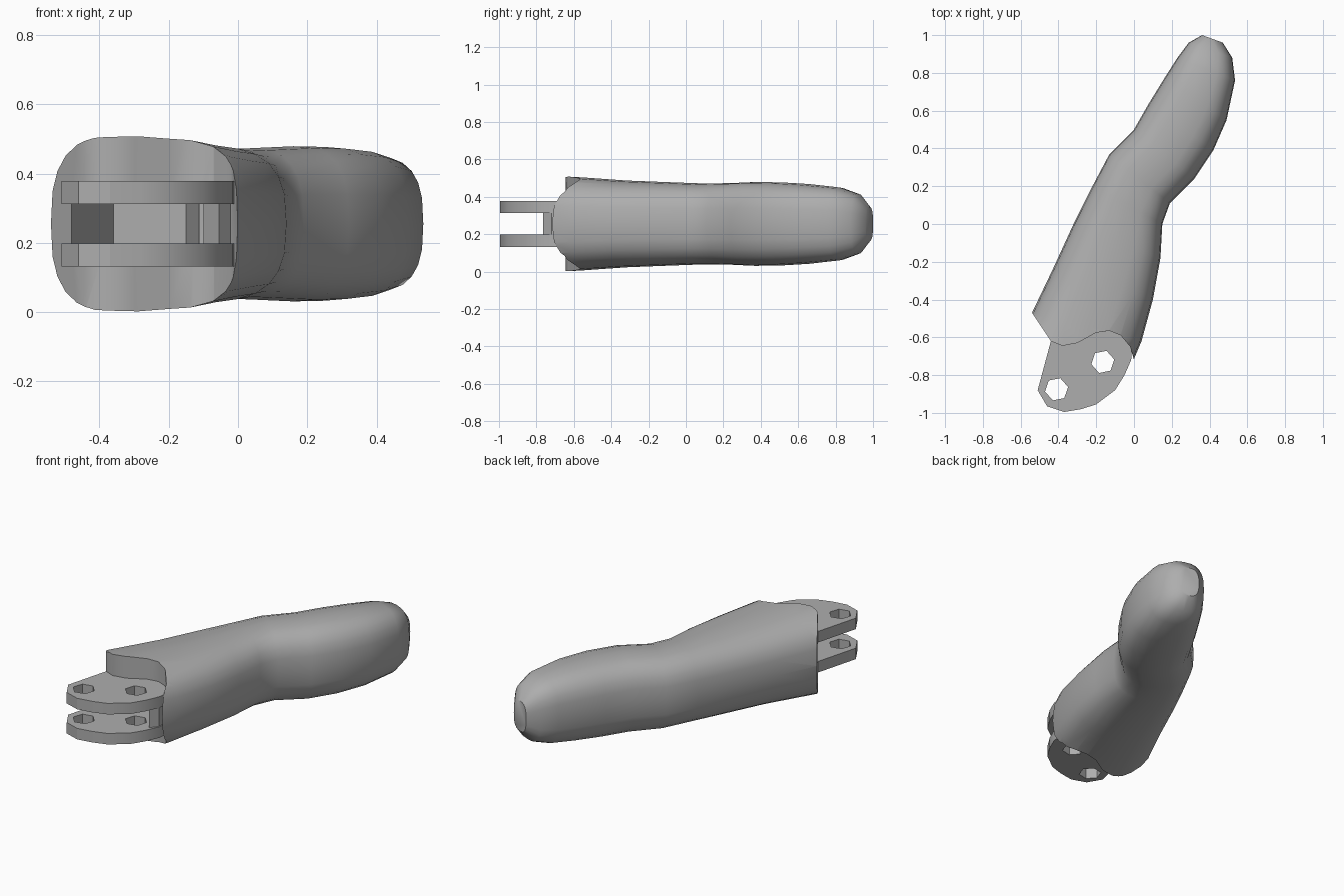
import bpy, bmesh, math
from mathutils import Vector

if "Cube" in bpy.data.objects:
    bpy.data.objects.remove(bpy.data.objects["Cube"])

MID_Z = 0.255
SIDES = 24

grey = bpy.data.materials.new("plain grey")
grey.use_nodes = True
grey.diffuse_color = (0.42, 0.42, 0.42, 1)
grey.node_tree.nodes["Principled BSDF"].inputs["Base Color"].default_value = grey.diffuse_color


def finish(name, bm):
    bmesh.ops.recalc_face_normals(bm, faces=bm.faces)
    mesh = bpy.data.meshes.new(name)
    bm.to_mesh(mesh)
    bm.free()
    mesh.materials.append(grey)
    obj = bpy.data.objects.new(name, mesh)
    bpy.context.collection.objects.link(obj)
    return obj


def prism(name, outline, z0, z1):
    """Extrude a plan outline straight up from z0 to z1."""
    bm = bmesh.new()
    face = bm.faces.new([bm.verts.new((x, y, z0)) for x, y in outline])
    out = bmesh.ops.extrude_face_region(bm, geom=[face])
    verts = [v for v in out["geom"] if isinstance(v, bmesh.types.BMVert)]
    bmesh.ops.translate(bm, verts=verts, vec=(0, 0, z1 - z0))
    return finish(name, bm)


def cut(obj, cutter):
    """Subtract a helper solid, then discard it."""
    cutter.hide_render = True
    mod = obj.modifiers.new("cut", "BOOLEAN")
    mod.operation, mod.solver, mod.object = "DIFFERENCE", "EXACT", cutter
    bpy.context.view_layer.objects.active = obj
    bpy.ops.object.modifier_apply(modifier=mod.name)
    bpy.data.objects.remove(cutter)


def smooth(obj, angle):
    bpy.ops.object.select_all(action="DESELECT")
    obj.select_set(True)
    bpy.context.view_layer.objects.active = obj
    bpy.ops.object.shade_smooth_by_angle(angle=math.radians(angle))


# Body: rounded sections between left and right edge points, with half height
stations = [
    ((-0.70, -0.80), (-0.07, -0.88), 0.265),
    ((-0.54, -0.47), (0.04, -0.62), 0.248),
    ((-0.43, -0.24), (0.10, -0.40), 0.232),
    ((-0.32, 0.00), (0.14, -0.18), 0.223),
    ((-0.22, 0.20), (0.15, 0.00), 0.216),
    ((-0.13, 0.37), (0.19, 0.11), 0.218),
    ((0.00, 0.50), (0.32, 0.24), 0.224),
    ((0.08, 0.64), (0.42, 0.39), 0.222),
    ((0.16, 0.77), (0.49, 0.55), 0.213),
    ((0.23, 0.88), (0.535, 0.76), 0.195),
    ((0.29, 0.96), (0.52, 0.88), 0.160),
    ((0.36, 1.00), (0.47, 0.96), 0.090),
]


def power(v):
    return math.copysign(abs(v) ** (2 / 2.8), v)


bm = bmesh.new()
rings = []
for left, right, half in stations:
    a, b = Vector((*left, MID_Z)), Vector((*right, MID_Z))
    ring = []
    for i in range(SIDES):
        t = math.tau * i / SIDES
        p = (a + b) / 2 + (b - a) / 2 * power(math.cos(t))
        p.z += half * power(math.sin(t))
        ring.append(bm.verts.new(p))
    rings.append(ring)
for r, s in zip(rings, rings[1:]):
    for i in range(SIDES):
        j = (i + 1) % SIDES
        bm.faces.new((r[i], r[j], s[j], s[i]))
bm.faces.new(rings[0])
bm.faces.new(rings[-1])
body = finish("body", bm)

# Wavy front edge of the body
front_edge = [(-0.68, -0.26), (-0.54, -0.47), (-0.44, -0.62), (-0.38, -0.645),
              (-0.30, -0.63), (-0.20, -0.575), (-0.13, -0.565), (-0.07, -0.59),
              (-0.02, -0.65), (0.00, -0.72), (0.04, -1.2), (-1.0, -1.2), (-1.0, -0.26)]
cut(body, prism("front_cutter", front_edge, -0.2, 0.8))

# Pocket between the two lugs
pocket = [(-0.49, -0.58), (-0.36, -0.30), (-0.15, -0.30), (-0.10, -0.66),
          (-0.10, -0.90), (-0.49, -0.90)]
cut(body, prism("pocket_cutter", pocket, 0.198, 0.312))
smooth(body, 40)

# Pair of hinge lugs, each with two hexagonal holes
lug_outline = [(-0.41, -0.50), (-0.44, -0.62), (-0.51, -0.88), (-0.46, -0.965),
               (-0.37, -0.995), (-0.28, -0.98), (-0.20, -0.955), (-0.10, -0.88),
               (-0.05, -0.80), (-0.015, -0.72), (-0.01, -0.66), (-0.07, -0.50)]
for name, low in (("lower_lug", 0.132), ("upper_lug", 0.312)):
    lug = prism(name, lug_outline, low, low + 0.066)
    for hx, hy in ((-0.41, -0.875), (-0.165, -0.73)):
        hexagon = [(hx + 0.062 * math.cos(math.tau * k / 6 + 0.2),
                    hy + 0.062 * math.sin(math.tau * k / 6 + 0.2)) for k in range(6)]
        cut(lug, prism("hole_cutter", hexagon, low - 0.1, low + 0.2))
    smooth(lug, 25)

# Small web joining the lugs beside the inner hole
web = [(-0.10, -0.62), (-0.10, -0.70), (-0.055, -0.765), (-0.02, -0.72), (-0.02, -0.62)]
prism("lug_web", web, 0.19, 0.32)
